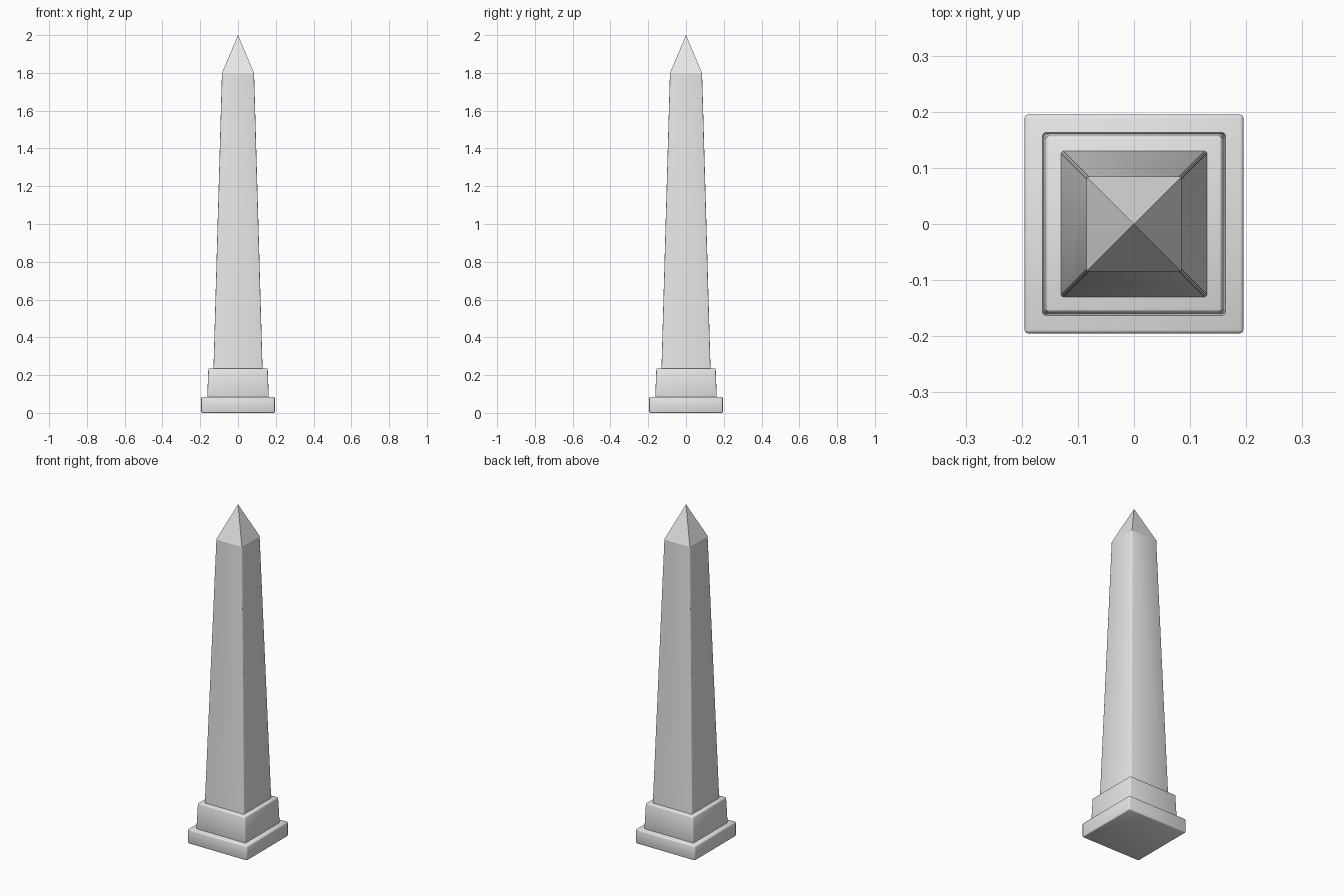
import bpy
import bmesh
from math import pi, sqrt, radians
from mathutils import Matrix

cube = bpy.data.objects.get("Cube")
if cube:
    bpy.data.objects.remove(cube, do_unlink=True)

# Pale stone
stone = bpy.data.materials.new("pale_stone")
stone.use_nodes = True
colour = (0.8, 0.8, 0.8, 1)
stone.diffuse_color = colour
stone.node_tree.nodes["Principled BSDF"].inputs["Base Color"].default_value = colour


def block(name, z0, z1, half0, half1, bevel=0, upright_only=False):
    """Square tapered block from z0 to z1, with softened edges."""
    bm = bmesh.new()
    place = Matrix.Translation((0, 0, (z0 + z1) / 2)) @ Matrix.Rotation(pi / 4, 4, "Z")
    bmesh.ops.create_cone(bm, cap_ends=True, segments=4, radius1=half0 * sqrt(2),
                          radius2=half1 * sqrt(2), depth=z1 - z0, matrix=place)
    if bevel:
        edges = [e for e in bm.edges if not upright_only
                 or abs(e.verts[0].co.z - e.verts[1].co.z) > 0.01]
        bmesh.ops.bevel(bm, geom=edges, offset=bevel, segments=2,
                        profile=0.5, affect="EDGES")
    bmesh.ops.remove_doubles(bm, verts=bm.verts, dist=0.00001)
    bmesh.ops.recalc_face_normals(bm, faces=bm.faces)
    mesh = bpy.data.meshes.new(name)
    bm.to_mesh(mesh)
    bm.free()
    mesh.materials.append(stone)
    obj = bpy.data.objects.new(name, mesh)
    bpy.context.collection.objects.link(obj)
    bpy.ops.object.select_all(action="DESELECT")
    obj.select_set(True)
    bpy.context.view_layer.objects.active = obj
    bpy.ops.object.shade_smooth_by_angle(angle=radians(50))


# Stepped base
block("plinth", 0, 0.085, 0.195, 0.195, 0.006)
block("pedestal", 0.08, 0.235, 0.163, 0.157, 0.005)

# Tapering shaft and pointed cap
block("shaft", 0.23, 1.8, 0.13, 0.085, 0.004, upright_only=True)
block("pointed_cap", 1.8, 2, 0.085, 0)
